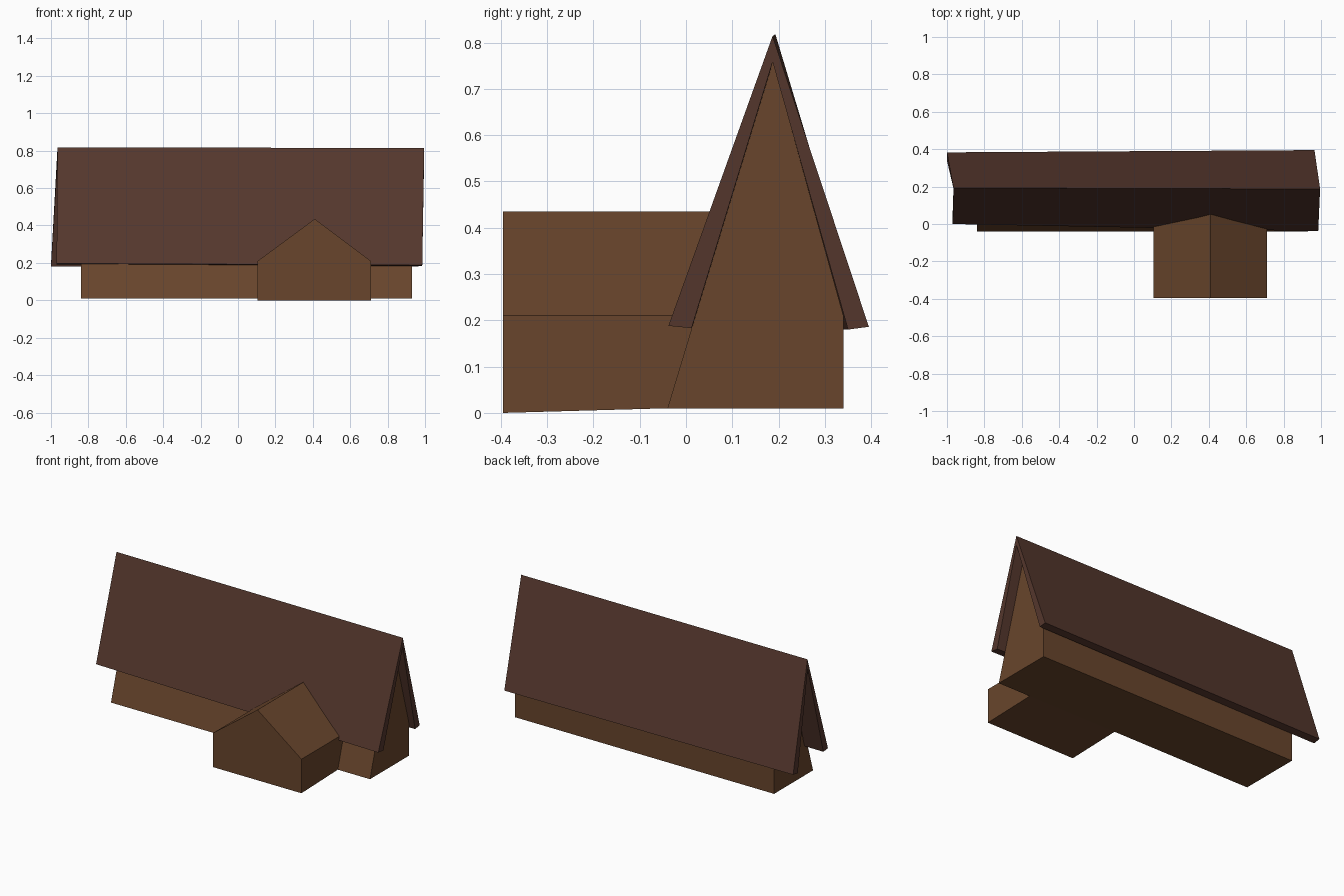
import bpy, bmesh

if "Cube" in bpy.data.objects:
    bpy.data.objects.remove(bpy.data.objects["Cube"])


def material(name, color):
    m = bpy.data.materials.new(name)
    m.diffuse_color = (*color, 1)
    m.use_nodes = True
    m.node_tree.nodes["Principled BSDF"].inputs["Base Color"].default_value = m.diffuse_color
    return m


def loft(name, start, end, mat):
    """Solid joining two matching end outlines."""
    bm = bmesh.new()
    a = [bm.verts.new(p) for p in start]
    b = [bm.verts.new(p) for p in end]
    n = len(a)
    bm.faces.new(a)
    bm.faces.new(b[::-1])
    for i in range(n):
        j = (i + 1) % n
        bm.faces.new((a[j], a[i], b[i], b[j]))
    bmesh.ops.recalc_face_normals(bm, faces=bm.faces)
    mesh = bpy.data.meshes.new(name)
    bm.to_mesh(mesh)
    bm.free()
    mesh.materials.append(mat)
    obj = bpy.data.objects.new(name, mesh)
    bpy.context.collection.objects.link(obj)
    return obj


wall = material("wall_brown", (0.14, 0.06, 0.025))
tile = material("roof_brown", (0.09, 0.038, 0.026))

# Main hall: sloping front wall, upright back wall, steep gable
gable = [(-0.04, 0.01), (0.34, 0.01), (0.34, 0.21), (0.187, 0.76)]
loft("main_hall",
     [(-0.84, y, z) for y, z in gable],
     [(0.93, y, z) for y, z in gable], wall)

# Porch: its back end follows the slope of the hall's front
porch = [(0.105, 0.0), (0.71, 0.0), (0.71, 0.21), (0.41, 0.435), (0.105, 0.21)]
loft("front_porch",
     [(x, -0.395, z) for x, z in porch],
     [(x, -0.04 + z * 0.302, max(z, 0.01)) for x, z in porch], wall)

# Roof: slightly crooked inverted V, overhanging both gable ends
# order: front eave, ridge, back eave, then the underside back again
left_end = [(-0.97, 0.0, 0.197), (-0.965, 0.193, 0.818), (-1.0, 0.383, 0.187),
            (-1.0, 0.338, 0.18), (-0.965, 0.19, 0.758), (-0.97, 0.045, 0.192)]
right_end = [(0.985, -0.038, 0.188), (0.995, 0.187, 0.814), (0.965, 0.395, 0.186),
             (0.965, 0.35, 0.18), (0.995, 0.187, 0.758), (0.985, 0.012, 0.183)]
loft("roof", left_end, right_end, tile)
